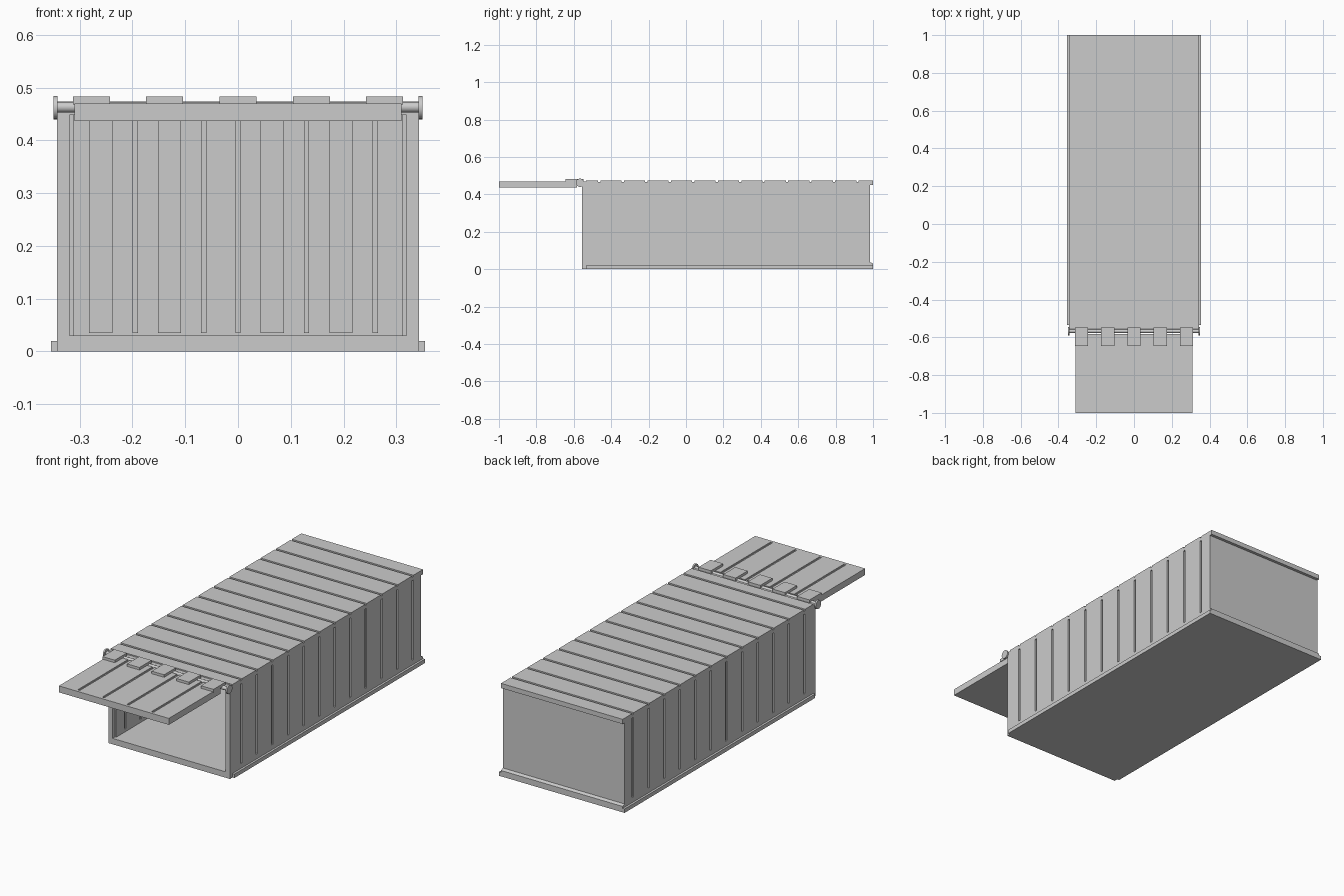
import bpy, bmesh, math
from mathutils import Vector, Matrix

if "Cube" in bpy.data.objects:
    bpy.data.objects.remove(bpy.data.objects["Cube"])


def finish(bm, name):
    bmesh.ops.recalc_face_normals(bm, faces=bm.faces)
    me = bpy.data.meshes.new(name)
    bm.to_mesh(me)
    bm.free()
    ob = bpy.data.objects.new(name, me)
    bpy.context.collection.objects.link(ob)
    return ob


def box(name, x0, x1, y0, y1, z0, z1):
    bm = bmesh.new()
    m = Matrix.Translation(((x0 + x1) / 2, (y0 + y1) / 2, (z0 + z1) / 2))
    m = m @ Matrix.Diagonal((x1 - x0, y1 - y0, z1 - z0, 1))
    bmesh.ops.create_cube(bm, size=1, matrix=m)
    return finish(bm, name)


def prism(name, pts, place, a, b):
    """Extrude a 2D outline from a to b; place(u, v, w) maps to xyz."""
    bm = bmesh.new()
    f = bm.faces.new([bm.verts.new(place(u, v, a)) for u, v in pts])
    r = bmesh.ops.extrude_face_region(bm, geom=[f])
    move = Vector(place(0, 0, b)) - Vector(place(0, 0, a))
    verts = [e for e in r["geom"] if isinstance(e, bmesh.types.BMVert)]
    bmesh.ops.translate(bm, vec=move, verts=verts)
    return finish(bm, name)


def notched(start, end, level, cut, centres, half=0.006):
    """Straight edge with rectangular grooves at the given centres."""
    pts = [(start, level)]
    for c in sorted(centres):
        pts += [(c - half, level), (c - half, cut), (c + half, cut), (c + half, level)]
    return pts + [(end, level)]


def cylinder(name, x0, x1, y, z, r, n=24):
    bm = bmesh.new()
    m = Matrix.Translation(((x0 + x1) / 2, y, z)) @ Matrix.Rotation(math.pi / 2, 4, 'Y')
    bmesh.ops.create_cone(bm, cap_ends=True, segments=n, radius1=r, radius2=r,
                          depth=x1 - x0, matrix=m)
    ob = finish(bm, name)
    for p in ob.data.polygons:
        p.use_smooth = len(p.vertices) == 4
    return ob


W, IN = 0.343, 0.312
F, B = -0.535, 0.985
grooves = [0.917 - 0.1255 * i for i in range(12)]

# floor, base rails and rear sill
box("floor", -W, W, -0.555, 1.0, 0, 0.03)
for s, side in ((-1, "left"), (1, "right")):
    a, b = sorted((s * W, s * 0.354))
    box("base_rail_" + side, a, b, F, 1.0, 0, 0.02)
    # skirt below the grooved panels
    a, b = sorted((s * IN, s * W))
    box("skirt_" + side, a, b, F, B, 0.03, 0.045)
    # side wall, grooved on both faces
    outer = notched(F, B, W, W - 0.008, grooves)
    inner = notched(F, B, IN, IN + 0.006, grooves)
    prism("side_wall_" + side, outer + inner[::-1],
          lambda u, v, w, s=s: (s * v, u, w), 0.045, 0.45)
    # front door jamb
    a, b = sorted((s * 0.319, s * W))
    box("front_jamb_" + side, a, b, -0.555, F, 0.03, 0.45)
prism("rear_sill", [(0.985, 0.03), (1.0, 0.03), (0.985, 0.037)],
      lambda u, v, w: (w, u, v), -W, W)

# roof with cross grooves, rear lip and front header
prism("roof", notched(F, 1.0, 0.474, 0.467, grooves) + [(1.0, 0.45), (F, 0.45)],
      lambda u, v, w: (w, u, v), -W, W)
box("front_header", -W, W, -0.555, F, 0.448, 0.468)

# rear wall with inside battens
box("rear_wall", -IN, IN, 0.965, B, 0.03, 0.45)
for i in range(-4, 5):
    h = 0.022 if i in (-4, -2, 1, 3) else 0.005
    box("inside_batten", i * 0.065 - h, i * 0.065 + h, 0.961, 0.965, 0.035, 0.45)

# raised door with lengthwise grooves and solid edge strip
door = notched(-0.31, 0.31, 0.47, 0.463, (-0.208, -0.0695, 0.0695, 0.208))
prism("door", door + [(0.31, 0.437), (-0.31, 0.437)],
      lambda u, v, w: (u, w, v), -0.985, -0.582)
box("door_edge", -0.31, 0.31, -1.0, -0.985, 0.437, 0.47)

# hinge rod, end caps, leaves
cylinder("hinge_rod", -0.343, 0.343, -0.567, 0.463, 0.010)
for s in (-1, 1):
    cylinder("rod_cap", s * 0.346 - 0.004, s * 0.346 + 0.004, -0.567, 0.462, 0.022)
for i in range(-2, 3):
    x = i * 0.139
    box("hinge_leaf", x - 0.035, x + 0.035, -0.645, -0.548, 0.468, 0.483)
